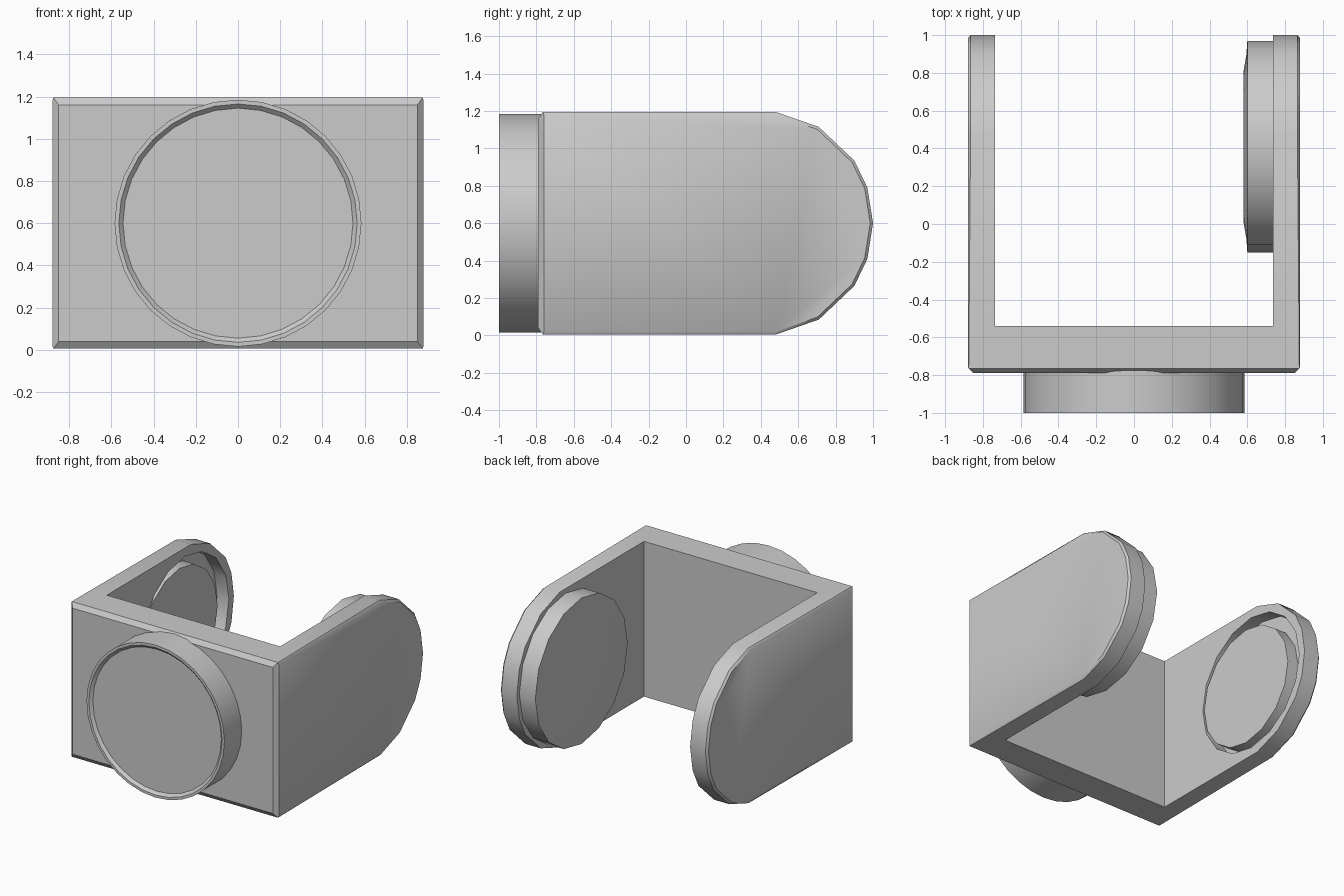
import bpy, bmesh, math
from mathutils import Matrix, Vector

cube = bpy.data.objects.get("Cube")
if cube:
    bpy.data.objects.remove(cube, do_unlink=True)

grey = bpy.data.materials.new("plain_grey")
grey.use_nodes = True
COLOR = (0.6, 0.6, 0.6, 1)
grey.diffuse_color = COLOR
grey.node_tree.nodes["Principled BSDF"].inputs["Base Color"].default_value = COLOR


def finish(name, bm):
    bmesh.ops.recalc_face_normals(bm, faces=bm.faces)
    mesh = bpy.data.meshes.new(name)
    bm.to_mesh(mesh)
    bm.free()
    mesh.materials.append(grey)
    obj = bpy.data.objects.new(name, mesh)
    bpy.context.collection.objects.link(obj)
    return obj


def select(obj):
    bpy.ops.object.select_all(action='DESELECT')
    obj.select_set(True)
    bpy.context.view_layer.objects.active = obj


def smooth(obj):
    select(obj)
    bpy.ops.object.shade_smooth_by_angle(angle=math.radians(35))


def prism(name, points, depth):
    """Extrude a closed outline of 3D points along a vector."""
    bm = bmesh.new()
    face = bm.faces.new([bm.verts.new(p) for p in points])
    out = bmesh.ops.extrude_face_region(bm, geom=[face])
    moved = [v for v in out["geom"] if isinstance(v, bmesh.types.BMVert)]
    bmesh.ops.translate(bm, verts=moved, vec=depth)
    return finish(name, bm)


def disc(name, profile, centre, axis, sides):
    """Turn a (radius, height) profile round an axis, closing both ends."""
    turn = Vector((0, 0, 1)).rotation_difference(Vector(axis)).to_matrix().to_4x4()
    bm = bmesh.new()
    rings = [[bm.verts.new((r * math.cos(i * math.tau / sides),
                            r * math.sin(i * math.tau / sides), h))
              for i in range(sides)] for r, h in profile]
    for a, b in zip(rings, rings[1:]):
        for i in range(sides):
            j = (i + 1) % sides
            bm.faces.new((a[i], a[j], b[j], b[i]))
    bm.faces.new(rings[0])
    bm.faces.new(rings[-1])
    bm.transform(Matrix.Translation(centre) @ turn)
    return finish(name, bm)


def cut(target, cutter, operation):
    cutter.hide_render = True
    mod = target.modifiers.new("cut", 'BOOLEAN')
    mod.object, mod.operation, mod.solver = cutter, operation, 'EXACT'
    select(target)
    bpy.ops.object.modifier_apply(modifier=mod.name)
    bpy.data.objects.remove(cutter, do_unlink=True)


HEIGHT, MID = 1.19, 0.6
PIVOT = 0.41

# U-shaped bracket, seen from above, trimmed to the round-ended side outline
half = [(0, -0.79), (0.85, -0.79), (0.88, -0.76), (0.88, 1.1), (0.735, 1.1), (0.735, -0.54), (0, -0.54)]
outline = half[1:-1] + [(-x, y) for x, y in reversed(half[1:-1])]
bracket = prism("u_bracket", [(x, y, -0.1) for x, y in outline], (0, 0, 1.4))
top = [(-0.79, 0.56), (-0.765, 0.595), (0.48, 0.595), (0.71, 0.515),
       (0.9, 0.335), (0.97, 0.19)]
side = [(-1, y, MID + z) for y, z in top] + [(-1, 1.0, MID)]
side += [(-1, y, MID - z) for y, z in reversed(top)]
cut(bracket, prism("side_trim", side, (2, 0, 0)), 'INTERSECT')

# Soften the outer rim of both arms
bm = bmesh.new()
bm.from_mesh(bracket.data)
rim = [e for e in bm.edges if all(abs(abs(v.co.x) - 0.88) < 0.001 for v in e.verts)
       and len(e.link_faces) == 2 and e.calc_face_angle(0) > 1]
bmesh.ops.bevel(bm, geom=rim, offset=0.015, segments=1, affect='EDGES')
bm.to_mesh(bracket.data)
bm.free()

# Round socket inside the right arm, with an off-centre boss filling most of it
cut(bracket, disc("socket", [(0.53, -0.1), (0.53, 0.1)], (-0.735, PIVOT, MID), (1, 0, 0), 16),
    'DIFFERENCE')
smooth(bracket)
smooth(disc("right_arm_boss", [(0.46, 0), (0.46, 0.11)], (-0.85, PIVOT - 0.06, MID), (1, 0, 0), 16))

# Horn disc inside the left arm, with a slightly raised middle
smooth(disc("left_arm_disc", [(0.56, 0), (0.56, 0.14), (0.49, 0.145), (0.4, 0.16)],
            (0.74, PIVOT, MID), (-1, 0, 0), 16))

# Large shallow-dished disc on the front plate
smooth(disc("front_disc", [(0.585, 0), (0.585, 0.225), (0.565, 0.225), (0.545, 0.205)],
            (0, -0.775, MID), (0, -1, 0), 32))
